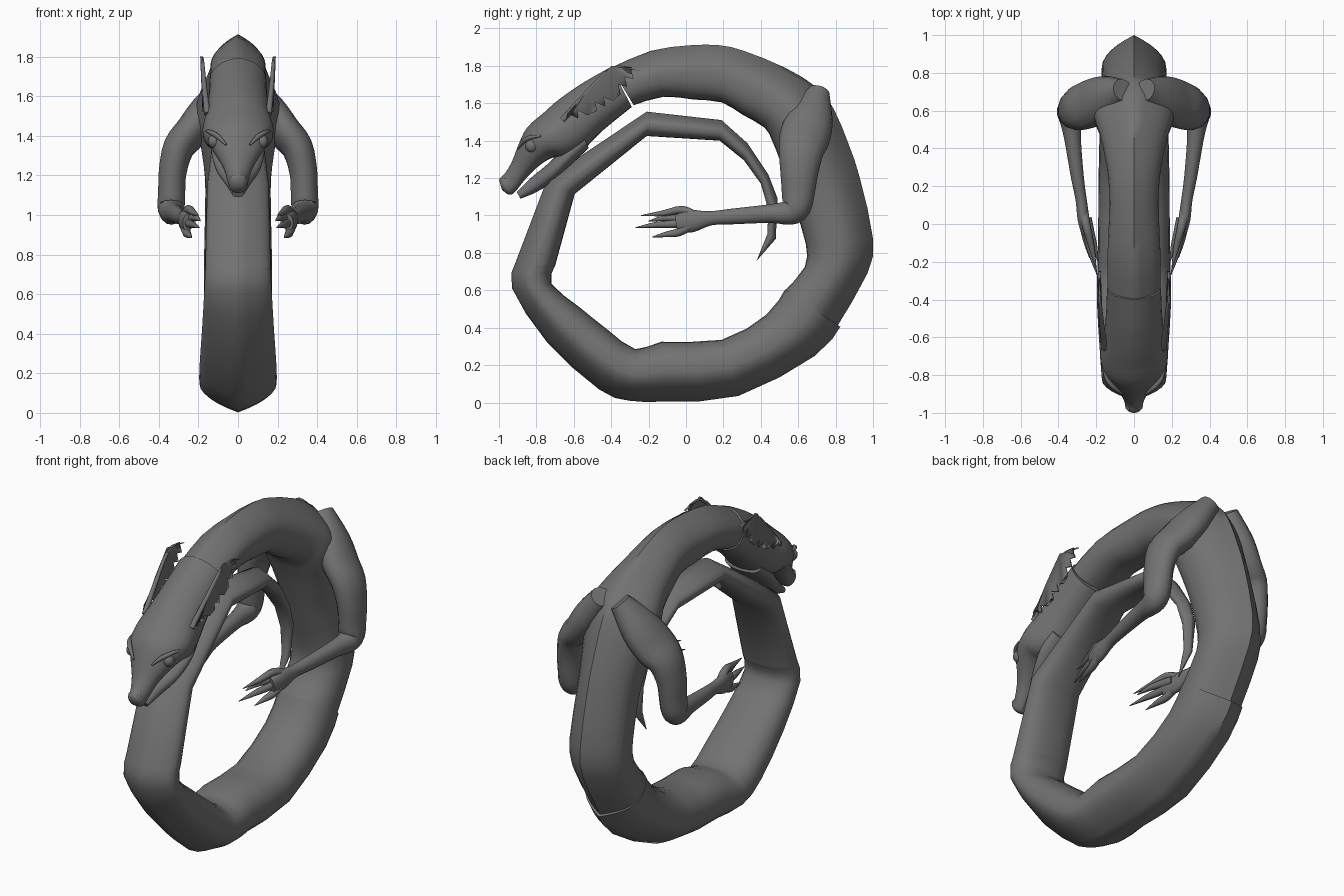
import bpy
import bmesh
import math
from mathutils import Vector

cube = bpy.data.objects.get("Cube")
if cube:
    bpy.data.objects.remove(cube, do_unlink=True)

# One flat colour for the whole creature
grey = bpy.data.materials.new("dark grey skin")
grey.use_nodes = True
grey.diffuse_color = (0.17, 0.17, 0.17, 1)
grey.node_tree.nodes["Principled BSDF"].inputs["Base Color"].default_value = grey.diffuse_color


def finish(name, bm, mirrored=False, angle=50):
    """Turn a bmesh into a smooth-shaded object, optionally mirrored across x."""
    bmesh.ops.recalc_face_normals(bm, faces=bm.faces)
    mesh = bpy.data.meshes.new(name)
    bm.to_mesh(mesh)
    bm.free()
    mesh.materials.append(grey)
    obj = bpy.data.objects.new(name, mesh)
    bpy.context.collection.objects.link(obj)
    bpy.ops.object.select_all(action='DESELECT')
    obj.select_set(True)
    bpy.context.view_layer.objects.active = obj
    bpy.ops.object.shade_smooth_by_angle(angle=math.radians(angle))
    if mirrored:
        mirror = obj.modifiers.new("Mirror", 'MIRROR')
        mirror.use_axis[0] = True
        mirror.use_clip = False
        mirror.use_mirror_merge = False
    return obj


def refine(rows, steps):
    """Insert smooth in-between rows along a list of stations."""
    if steps < 2:
        return rows
    out = []
    last = len(rows) - 1
    for i in range(last):
        a, b, c, d = (rows[max(0, min(last, i + k))] for k in (-1, 0, 1, 2))
        for s in range(steps):
            t = s / steps
            out.append([q + t / 2 * (r - p + t * (2 * p - 5 * q + 4 * r - e
                        + t * (3 * (q - r) + e - p)))
                        for p, q, r, e in zip(a, b, c, d)])
    return out + [rows[last]]


def bridge(bm, rings):
    """Skin a list of equal rings and close both ends."""
    loops = [[bm.verts.new(p) for p in ring] for ring in rings]
    count = len(loops[0])
    for low, high in zip(loops, loops[1:]):
        for k in range(count):
            n = (k + 1) % count
            bm.faces.new((low[k], low[n], high[n], high[k]))
    bm.faces.new(loops[0])
    bm.faces.new(loops[-1])


def body_ring(row, ridge, sides=24):
    """Cross-section with a peaked spine side and a flatter belly side."""
    outer, inner = Vector((0, row[0], row[1])), Vector((0, row[2], row[3]))
    ring = []
    for k in range(sides):
        a = 2 * math.pi * k / sides
        fold = min(a, 2 * math.pi - a)
        c, s = math.cos(fold), abs(math.sin(fold))
        if c > 0:
            t = ridge * fold / math.pi + (1 - ridge) * (1 - c) / 2
        else:
            t, s = 0.5 + 0.5 * (-c) ** 0.8, s ** 0.85
        side = 1 if a <= math.pi else -1
        ring.append(outer.lerp(inner, t) + Vector((side * s * row[4], 0, 0)))
    return ring


def loft(name, rows, ridge=0.75, steps=1):
    bm = bmesh.new()
    bridge(bm, [body_ring(r, ridge) for r in refine(rows, steps)])
    return finish(name, bm)


def tube(name, rows, steps=3, sides=14):
    """Mirrored limb: rows hold x, y, z, in-plane radius, sideways radius."""
    rows = refine(rows, steps)
    points = [Vector(r[:3]) for r in rows]
    rings = []
    for i, (p, r) in enumerate(zip(points, rows)):
        along = points[min(i + 1, len(points) - 1)] - points[max(i - 1, 0)]
        u = along.cross(Vector((1, 0, 0))).normalized()
        v = along.cross(u).normalized()
        angles = [2 * math.pi * k / sides for k in range(sides)]
        rings.append([p + u * r[3] * math.cos(a) + v * r[4] * math.sin(a) for a in angles])
    bm = bmesh.new()
    bridge(bm, rings)
    return finish(name, bm, mirrored=True)


def ball(name, centre, size):
    bm = bmesh.new()
    bmesh.ops.create_uvsphere(bm, u_segments=16, v_segments=10, radius=1)
    bmesh.ops.scale(bm, vec=Vector(size), verts=bm.verts)
    bmesh.ops.translate(bm, vec=Vector(centre), verts=bm.verts)
    return finish(name, bm, mirrored=True)


# Upper body: spine point, belly point, half width
loft("upper_body", [
    (-.40, 1.79, -.28, 1.59, .14),
    (-.19, 1.88, -.12, 1.635, .14),
    (.02, 1.91, .04, 1.62, .132),
    (.18, 1.91, .19, 1.605, .132),
    (.31, 1.88, .30, 1.54, .145),
    (.53, 1.79, .42, 1.47, .18),
    (.70, 1.685, .46, 1.40, .215),
    (.79, 1.57, .50, 1.30, .2),
    (.87, 1.38, .55, 1.15, .175),
    (.93, 1.2, .58, 1.05, .165),
    (1, .875, .64, .85, .17),
    (.97, .69, .635, .725, .172),
    (.81, .41, .53, .6, .172),
], steps=2)

# Lower body, slightly wider at the seam
front_ring = (-.915, .74, -.70, .73, .165)
loft("lower_body", [
    (.825, .405, .53, .605, .175),
    (.69, .25, .43, .47, .18),
    (.28, .035, .19, .335, .188),
    (-.1, .006, -.13, .325, .19),
    (-.305, .01, -.27, .285, .195),
    (-.465, .07, -.42, .39, .195),
    (-.745, .325, -.57, .51, .182),
    (-.93, .61, -.72, .635, .17),
    front_ring,
], steps=2)

# Tail with straight joints
loft("tail", [
    front_ring,
    (-.74, 1.2, -.595, 1.115, .155),
    (-.21, 1.555, -.21, 1.425, .115),
    (.19, 1.51, .18, 1.4, .085),
    (.33, 1.385, .31, 1.295, .068),
    (.44, 1.22, .40, 1.17, .05),
    (.49, 1.09, .44, 1.03, .04),
    (.48, .875, .435, .9, .025),
    (.375, .755, .38, .765, .004),
])

# Head with upper jaw
loft("head", [
    (-.40, 1.795, -.29, 1.58, .143),
    (-.55, 1.71, -.45, 1.45, .15),
    (-.68, 1.62, -.56, 1.34, .167),
    (-.76, 1.55, -.645, 1.305, .18),
    (-.85, 1.47, -.71, 1.31, .162),
    (-.895, 1.38, -.78, 1.27, .12),
    (-.93, 1.29, -.85, 1.205, .075),
    (-.965, 1.23, -.92, 1.12, .05),
    (-.99, 1.205, -.955, 1.115, .045),
    (-1, 1.19, -.985, 1.14, .025),
], ridge=0.3, steps=3)

# Lower jaw
loft("lower_jaw", [
    (-.56, 1.45, -.52, 1.36, .12),
    (-.645, 1.37, -.605, 1.28, .135),
    (-.74, 1.275, -.70, 1.19, .11),
    (-.83, 1.2, -.80, 1.125, .06),
    (-.905, 1.125, -.885, 1.09, .03),
], ridge=0, steps=3)

# Eyes, brows and nostrils
ball("eyes", (.122, -.825, 1.372), (.03, .035, .035))
ball("nostrils", (.026, -.972, 1.185), (.014, .018, .016))
tube("brows", [
    (.06, -.9, 1.355, .005, .005),
    (.1, -.872, 1.395, .012, .012),
    (.138, -.83, 1.418, .012, .012),
    (.162, -.775, 1.425, .005, .005),
])

# Feathered ear fins with a serrated trailing edge
tip, root = Vector((-.26, 1.79)), Vector((-.64, 1.52))
outward = Vector((.58, -.81))
edge = [root, Vector((-.52, 1.67)), Vector((-.40, 1.8))]
teeth = 9
for k in range(teeth):
    for offset, depth in ((0, 0.02), (0.6, -0.025)):
        t = (k + offset) / teeth
        edge.append(tip.lerp(root, t) + outward * (depth + 0.05 * math.sin(math.pi * t)))
bm = bmesh.new()
fin = bm.faces.new([bm.verts.new((.172 + .04 * (p.y - 1.5), p.x, p.y)) for p in edge])
bmesh.ops.triangulate(bm, faces=[fin])
fins = finish("ear_fins", bm, mirrored=True, angle=30)
thick = fins.modifiers.new("Solidify", 'SOLIDIFY')
thick.thickness = 0.014
thick.offset = 0

# Raised quill along the leading edge of each fin
tube("fin_quills", [
    (.155, -.66, 1.51, .016, .016),
    (.17, -.53, 1.655, .013, .012),
    (.18, -.40, 1.785, .008, .008),
    (.183, -.29, 1.79, .003, .003),
])

# Arms from shoulder to palm
tube("arms", [
    (.06, .71, 1.66, .06, .06),
    (.155, .67, 1.53, .12, .085),
    (.235, .635, 1.42, .135, .085),
    (.30, .615, 1.34, .12, .08),
    (.33, .605, 1.22, .1, .072),
    (.335, .60, 1.12, .088, .07),
    (.338, .59, 1.045, .078, .07),
    (.335, .55, 1.015, .066, .06),
    (.325, .45, 1.01, .05, .045),
    (.30, .25, .995, .042, .035),
    (.28, .13, .985, .038, .03),
    (.268, .03, .97, .06, .032),
    (.255, -.05, .96, .045, .024),
])

# Clawed fingers: knuckle path tapering to a point
fingers = {
    "upper": [(.265, .05, .995), (.25, -.02, 1.03), (.225, -.12, 1.012), (.2, -.24, 1)],
    "middle": [(.26, .03, .975), (.245, -.06, .955), (.225, -.16, .95), (.195, -.27, .935)],
    "inner": [(.25, .03, .98), (.23, -.05, .985), (.21, -.12, .985), (.19, -.2, .97)],
    "lower": [(.27, .03, .95), (.26, -.04, .91), (.25, -.1, .9), (.235, -.18, .885)],
}
for label, path in fingers.items():
    radii = (.026, .022, .016, .002)
    tube(label + "_fingers", [(*p, r, r) for p, r in zip(path, radii)], sides=8)
